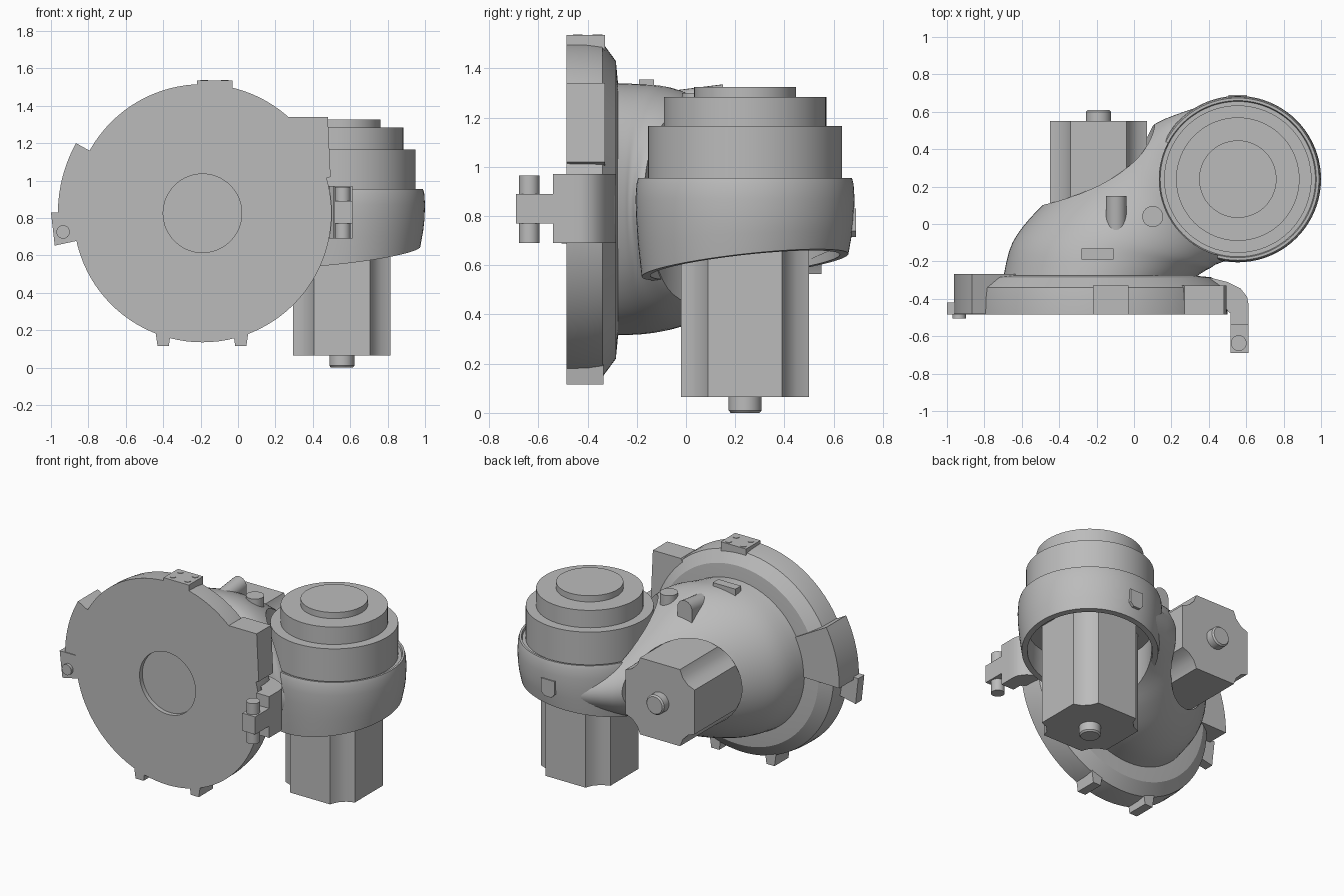
import bpy, bmesh, math
from mathutils import Vector

if "Cube" in bpy.data.objects:
    bpy.data.objects.remove(bpy.data.objects["Cube"])

grey = bpy.data.materials.new("plain grey")
grey.diffuse_color = (0.5, 0.5, 0.5, 1)
grey.use_nodes = True
grey.node_tree.nodes["Principled BSDF"].inputs["Base Color"].default_value = grey.diffuse_color

FX, FZ = -0.19, 0.825      # axis of the flange and the rear motor (along y)
CX, CY = 0.555, 0.24       # axis of the cup and the lower motor (along z)


def finish(name, bm, angle=30):
    bmesh.ops.remove_doubles(bm, verts=bm.verts, dist=1e-5)
    bmesh.ops.recalc_face_normals(bm, faces=bm.faces)
    me = bpy.data.meshes.new(name)
    bm.to_mesh(me)
    bm.free()
    me.materials.append(grey)
    me.shade_smooth()
    me.set_sharp_from_angle(angle=math.radians(angle))
    ob = bpy.data.objects.new(name, me)
    bpy.context.collection.objects.link(ob)
    return ob


def place(axis, u, v, h):
    """u, v across the axis, h along it."""
    return {'x': (h, u, v), 'y': (u, h, v), 'z': (u, v, h)}[axis]


def skin(name, rings, angle=30, caps=True):
    bm = bmesh.new()
    vr = [[bm.verts.new(p) for p in r] for r in rings]
    n = len(vr[0])
    for a, b in zip(vr, vr[1:]):
        for i in range(n):
            bm.faces.new((a[i], a[(i + 1) % n], b[(i + 1) % n], b[i]))
    if caps:
        bm.faces.new(vr[0])
        bm.faces.new(vr[-1])
    return finish(name, bm, angle)


def lathe(name, profile, axis, cu, cv, n=64):
    """Revolve (radius, height) points; the ends are capped flat."""
    rings = [[place(axis, cu + r * math.cos(t), cv + r * math.sin(t), h)
              for t in [2 * math.pi * i / n for i in range(n)]] for r, h in profile]
    return skin(name, rings)


def rod(name, axis, cu, cv, r, a, b, n=40):
    return lathe(name, [(r, a), (r, b)], axis, cu, cv, n)


def prism(name, pts, axis, a, b):
    return skin(name, [[place(axis, u, v, h) for u, v in pts] for h in (a, b)])


def box(name, x0, x1, y0, y1, z0, z1):
    return prism(name, [(x0, y0), (x1, y0), (x1, y1), (x0, y1)], 'z', z0, z1)


def cut(ob, cutter):
    m = ob.modifiers.new("cut", 'BOOLEAN')
    m.operation, m.solver, m.object = 'DIFFERENCE', 'EXACT', cutter
    dg = bpy.context.evaluated_depsgraph_get()
    me = bpy.data.meshes.new_from_object(ob.evaluated_get(dg))
    ob.modifiers.clear()
    ob.data = me
    me.shade_smooth()
    me.set_sharp_from_angle(angle=math.radians(30))
    bpy.data.objects.remove(cutter)


# Front flange with a shallow central recess
lathe("flange", [(0.21, -0.455), (0.21, -0.485), (0.69, -0.485), (0.688, -0.4),
                 (0.68, -0.34), (0.605, -0.285), (0.45, -0.27)], 'y', FX, FZ, 96)

# Elbow housing: sections given as left edge, right edge, lowest and highest z
KEYS = [(-0.70, -0.29, 0.32, -0.29, 0.315, 1.34),
        (-0.65, -0.10, 0.38, -0.25, 0.32, 1.335),
        (-0.52, 0.07, 0.41, -0.235, 0.335, 1.325),
        (-0.35, 0.22, 0.43, -0.22, 0.365, 1.29),
        (-0.15, 0.36, 0.455, -0.21, 0.42, 1.22),
        (0.02, 0.47, 0.48, -0.20, 0.485, 1.12),
        (0.16, 0.56, 0.52, -0.19, 0.53, 1.01),
        (0.42, 0.65, 0.57, -0.185, 0.565, 0.93)]


def spline(t):
    i = min(int(t), len(KEYS) - 2)
    f = t - i
    p = [KEYS[max(0, min(len(KEYS) - 1, i + k))] for k in (-1, 0, 1, 2)]
    return [0.5 * (2 * b + (c - a) * f + (2 * a - 5 * b + 4 * c - d) * f * f
                   + (3 * b - a - 3 * c + d) * f ** 3) for a, b, c, d in zip(*p)]


rings = []
for s in range(29):
    lx, ly, rx, ry, lo, hi = spline(s / 4)
    ring = []
    for i in range(64):
        t = 2 * math.pi * i / 64
        c = math.cos(t) / 2
        ring.append(((lx + rx) / 2 + (rx - lx) * c, (ly + ry) / 2 + (ry - ly) * c,
                     (lo + hi) / 2 + (hi - lo) / 2 * math.sin(t)))
    rings.append(ring)
housing = skin("elbow_housing", rings)
cut(housing, rod("lower_pocket", 'z', CX, CY, 0.38, 0.1, 0.75, 64))
cut(housing, rod("upper_clearance", 'z', CX, CY, 0.42, 0.93, 1.6, 64))
cut(housing, rod("rear_pocket", 'y', FX, FZ, 0.30, -0.03, 1.0, 64))

# Cup with a tilted lower rim, hollow underneath
cup = lathe("cup", [(0.1, 0.94), (0.415, 0.94), (0.42, 0.955), (0.434, 0.955), (0.441, 0.93),
                    (0.445, 0.87), (0.442, 0.79), (0.435, 0.71), (0.42, 0.6), (0.385, 0.6),
                    (0.38, 0.75), (0.1, 0.75)], 'z', CX, CY, 80)
for v in cup.data.vertices:
    if v.co.z < 0.72:
        k = min(1, (0.79 - v.co.z) / 0.19)
        v.co.z += k * 0.11 * ((v.co.x - CX) + (v.co.y - CY))

# Stepped cap above the cup
lathe("stepped_cap", [(0.394, 0.9), (0.394, 1.165), (0.33, 1.165), (0.33, 1.283),
                      (0.207, 1.283), (0.207, 1.325)], 'z', CX, CY, 80)

# Two motors: square section with notched corners, plus a short shaft
CORNER = [(0.26, 0.15), (0.21, 0.17), (0.17, 0.21), (0.15, 0.26)]


def motor(name, axis, cu, cv, a, b, tip):
    pts = []
    for q in range(4):
        c, s = [(1, 0), (0, 1), (-1, 0), (0, -1)][q]
        pts += [(cu + u * c - v * s, cv + u * s + v * c) for u, v in CORNER]
    prism(name, pts, axis, a, b)
    d = 0.01 if tip > b else -0.01
    lathe(name + "_shaft", [(0.067, b - d), (0.067, tip - d), (0.058, tip)], axis, cu, cv, 32)


motor("lower_motor", 'z', CX, CY, 0.8, 0.065, 0.0)
motor("rear_motor", 'y', FX, FZ, -0.1, 0.55, 0.61)

# Tabs around the flange edge
box("top_tab", -0.22, -0.03, -0.485, -0.33, 1.45, 1.535)
for x in (-0.18, -0.07):
    for y in (-0.36, -0.44):
        rod("screw", 'z', x, y, 0.02, 1.53, 1.538, 16)
for x in (-0.40, 0.015):
    prism("bottom_tab", [(x - 0.03, 0.115), (x + 0.03, 0.115), (x + 0.045, 0.22),
                         (x - 0.045, 0.22)], 'y', -0.485, -0.335)
prism("right_tab", [(0.15, 1.15), (0.27, 1.34), (0.48, 1.34), (0.495, 1.02), (0.3, 0.95)],
      'y', -0.485, -0.33)

# Left raised sector with a small lug and pin
arc = [(r, math.radians(a)) for r, ang in ((0.773, range(151, 183, 3)), (0.5, range(181, 150, -3)))
       for a in ang]
prism("left_sector", [(FX + r * math.cos(a), FZ + r * math.sin(a)) for r, a in arc],
      'y', -0.48, -0.268)
prism("left_lug", [(-1.0, 0.83), (-0.85, 0.83), (-0.85, 0.68), (-0.98, 0.652)],
      'y', -0.485, -0.42)
rod("left_pin", 'y', -0.935, 0.725, 0.036, -0.505, -0.43, 24)

# Right hinge: curved arm, block, tongue and pin
prism("hinge_arm", [(0.3, -0.285), (0.40, -0.285), (0.50, -0.31), (0.57, -0.345), (0.605, -0.39),
                    (0.612, -0.43), (0.612, -0.475), (0.51, -0.475), (0.49, -0.45),
                    (0.3, -0.45)], 'z', 0.69, 0.97)
box("hinge_block", 0.515, 0.612, -0.54, -0.47, 0.69, 0.97)
box("hinge_tongue", 0.515, 0.612, -0.69, -0.53, 0.77, 0.89)
rod("hinge_pin", 'z', 0.56, -0.637, 0.042, 0.69, 0.965, 32)

# Small details on top of the housing and at the back of the cup
box("top_block", -0.28, -0.11, -0.19, -0.13, 1.28, 1.355)
ridge = []
for y, top in ((-0.05, 1.31), (0.15, 1.335)):
    ridge.append([(-0.095 + 0.055 * math.cos(t), y, top - 0.055 + 0.055 * math.sin(t))
                  for t in [math.pi * i / 12 for i in range(13)]]
                 + [(-0.15, y, 1.1), (-0.04, y, 1.1)])
skin("top_ridge", ridge)
rod("top_boss", 'z', 0.1, 0.04, 0.056, 1.15, 1.3, 32)
prism("rear_badge", [(0.505, 0.83), (0.505, 0.74), (0.53, 0.715), (0.58, 0.715), (0.605, 0.74),
                     (0.605, 0.83)], 'y', 0.6, 0.69)
